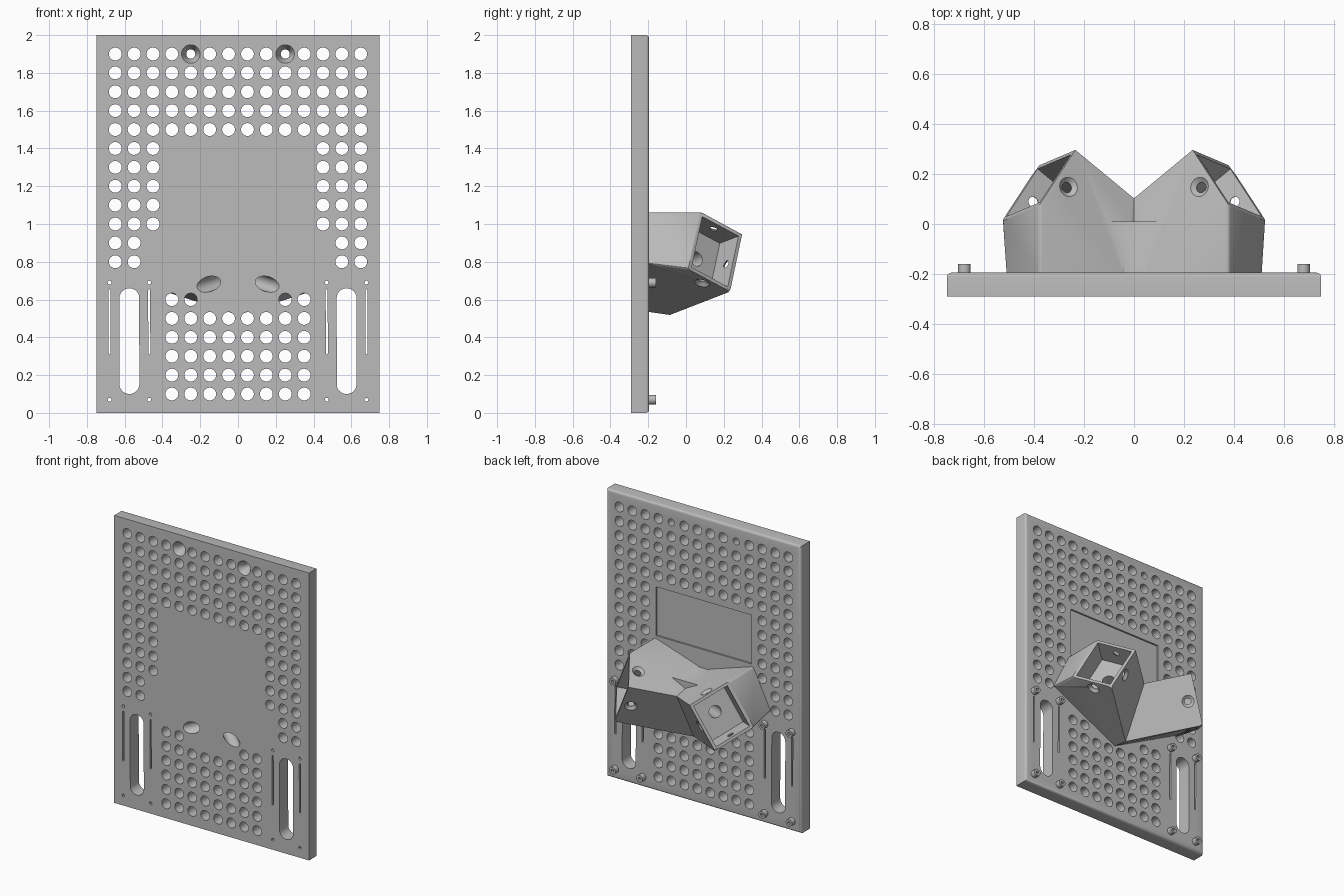
import bpy, bmesh, math
from mathutils import Vector, Matrix

default = bpy.data.objects.get("Cube")
if default:
    bpy.data.objects.remove(default)

grey = bpy.data.materials.new("plain grey")
grey.use_nodes = True
colour = (0.5, 0.5, 0.5, 1)
grey.diffuse_color = colour
grey.node_tree.nodes["Principled BSDF"].inputs["Base Color"].default_value = colour

FRONT, BACK = -0.29, -0.195


def lathe(bm, p, axis, profile, n=32):
    """Closed solid of revolution; profile is (height along axis, radius)."""
    m = Matrix.Translation(p) @ Vector(axis).to_track_quat('Z', 'Y').to_matrix().to_4x4()
    rings = [[bm.verts.new(m @ Vector((r * math.cos(k * math.tau / n), r * math.sin(k * math.tau / n), h)))
              for k in range(n)] for h, r in profile]
    for a, b in zip(rings, rings[1:]):
        for k in range(n):
            j = (k + 1) % n
            bm.faces.new((a[k], a[j], b[j], b[k]))
    bm.faces.new(rings[0][::-1])
    bm.faces.new(rings[-1])


def hull(bm, points):
    verts = [bm.verts.new(p) for p in points]
    res = bmesh.ops.convex_hull(bm, input=verts)
    bmesh.ops.delete(bm, geom=list({g for g in res["geom_interior"] if isinstance(g, bmesh.types.BMVert)}),
                     context='VERTS')


def box(bm, x, y, z):
    hull(bm, [(a, b, c) for a in x for b in y for c in z])


def slot(bm, x, z0, z1, r, n=24):
    arc = [(math.cos(k * math.tau / n) * r, math.sin(k * math.tau / n) * r) for k in range(n)]
    hull(bm, [(x + a, y, z + b) for a, b in arc for y in (FRONT - 0.1, BACK + 0.1)
              for z in [z1 - r if b > 0 else z0 + r]])


def finish(name, bm):
    bmesh.ops.dissolve_limit(bm, angle_limit=0.002, verts=bm.verts, edges=bm.edges)
    bmesh.ops.recalc_face_normals(bm, faces=bm.faces)
    me = bpy.data.meshes.new(name)
    bm.to_mesh(me)
    bm.free()
    me.materials.append(grey)
    ob = bpy.data.objects.new(name, me)
    bpy.context.scene.collection.objects.link(ob)
    return ob


def combine(target, other, operation='DIFFERENCE', keep=False):
    """Apply a boolean at once and throw the helper away."""
    mod = target.modifiers.new("boolean", 'BOOLEAN')
    mod.object, mod.operation, mod.solver = other, operation, 'EXACT'
    other.hide_render = True
    deps = bpy.context.evaluated_depsgraph_get()
    me = bpy.data.meshes.new_from_object(target.evaluated_get(deps))
    target.modifiers.clear()
    target.data = me
    if not keep:
        bpy.data.objects.remove(other)


# Plate with rounded rear rim
bm = bmesh.new()
box(bm, (-0.75, 0.75), (FRONT, BACK), (0, 2))
bmesh.ops.dissolve_limit(bm, angle_limit=0.01, verts=bm.verts, edges=bm.edges)
rim = [e for e in bm.edges if all(v.co.y > BACK - 0.01 for v in e.verts)]
bmesh.ops.bevel(bm, geom=rim, offset=0.018, segments=4, profile=0.5, affect='EDGES')
plate = finish("perforated_plate", bm)

# Hole grid, long slots, countersunk screw holes and shallow rear recess
bm = bmesh.new()
for row in range(1, 20):
    for col in range(7):
        x, z = 0.05 + 0.1 * col, 0.1 * row
        wanted = (row >= 15 or (row >= 10 and col >= 4) or (row in (8, 9) and col >= 5)
                  or (row <= 5 and col <= 3) or (row == 6 and col in (2, 3)))
        for s in (-1, 1):
            if wanted and (row, col) != (19, 2):
                lathe(bm, (s * x, FRONT, z), (0, 1, 0), [(-0.05, 0.034), (0.15, 0.034)], 24)
for s in (-1, 1):
    slot(bm, s * 0.575, 0.10, 0.66, 0.053)
    for x in (0.47, 0.68):
        slot(bm, s * x, 0.31, 0.655, 0.006, 8)
    lathe(bm, (s * 0.25, FRONT, 1.9), (0, 1, 0),
          [(-0.005, 0.052), (0.045, 0.024), (0.15, 0.024)])
box(bm, (-0.367, 0.367), (BACK - 0.012, BACK + 0.05), (1.08, 1.42))
combine(plate, finish("hole_cutter", bm))

# Hollow pegs behind each narrow slot
pegs, pins = bmesh.new(), bmesh.new()
for s in (-1, 1):
    for x in (0.47, 0.68):
        for z in (0.07, 0.69):
            lathe(pegs, (s * x, BACK, z), (0, 1, 0), [(-0.01, 0.025), (0.035, 0.025)], 24)
            lathe(pins, (s * x, FRONT, z), (0, 1, 0), [(-0.05, 0.01), (0.2, 0.01)], 12)
pegs = finish("pegs", pegs)
pins = finish("pin_cutter", pins)
combine(pegs, pins, keep=True)
combine(plate, pins)

# Socket mouth corners on the left side: top, inner, bottom, outer
A, B = Vector((0.38, 0.075, 1.065)), Vector((0.235, 0.297, 0.945))
C, D = Vector((0.385, 0.233, 0.642)), Vector((0.53, 0.011, 0.762))
across, down = (B - A).normalized(), (C - B).normalized()
out = -across.cross(down).normalized()
centre = (A + B + C + D) / 4


def back_to(p, axis, value):
    """Slide a point back along the socket axis until it meets a plane."""
    return p - out * ((p[axis] - value) / out[axis])


def mirrored(p, s):
    return Vector((p[0] * s, p[1], p[2]))


def housing(s):
    bm = bmesh.new()
    y = BACK - 0.005
    pts = [A, B, C, D, back_to(A, 1, y), back_to(B, 0, 0), back_to(C, 0, 0),
           (0.38, y, 1.065), (0.515, y, 0.79), (0, y, 0.927), (0, y, 0.535)]
    hull(bm, [mirrored(p, s) for p in pts])
    bmesh.ops.dissolve_limit(bm, angle_limit=0.03, verts=bm.verts, edges=bm.edges)
    soft = [e for e in bm.edges if abs(e.verts[0].co.y - e.verts[1].co.y) > 0.15
            and min(abs(v.co.x) for v in e.verts) > 0.36
            and min(v.co.y for v in e.verts) < -0.19]
    bmesh.ops.bevel(bm, geom=soft, offset=0.014, segments=3, profile=0.5, affect='EDGES')
    return finish("housing_half", bm)


sockets = housing(1)
sockets.name = "twin_socket_housing"
combine(sockets, housing(-1), 'UNION')

# Flat filler in the valley between the sockets
bm = bmesh.new()
hull(bm, [(s * x, y, z) for s in (-1, 1) for x, y, z in
          ((0.105, 0.01, 0.94), (0.01, 0.01, 0.87), (0.055, -0.2, 0.951), (0.01, -0.2, 0.9))])
combine(sockets, finish("valley_filler", bm), 'UNION')

# Pockets, cable bores and countersunk wall screws
for s in (1, -1):
    bm = bmesh.new()
    inner = [p + (centre - p).dot(across) * across * 0.14 + (centre - p).dot(down) * down * 0.115
             for p in (A, B, C, D)]
    hull(bm, [mirrored(p + out * t, s) for p in inner for t in (0.05, -0.16)])
    combine(sockets, finish("pocket_cutter", bm))

    bm = bmesh.new()
    axis = mirrored(out, s)
    lathe(bm, mirrored(centre, s), -axis, [(0.1, 0.04), (0.85, 0.04)])
    bore = finish("bore_cutter", bm)
    combine(sockets, bore, keep=True)
    combine(plate, bore)

    bm = bmesh.new()
    for p, q, d in ((A, B, -down), (B, C, across), (C, D, down)):
        lathe(bm, mirrored((p + q) / 2 - out * 0.06, s), mirrored(d, s),
              [(-0.05, 0.021), (-0.016, 0.021), (0.003, 0.043)], 24)
    combine(sockets, finish("screw_cutter", bm))

# Smooth round surfaces, keep corners sharp
for ob in (plate, pegs, sockets):
    ob.data.shade_smooth()
    ob.data.set_sharp_from_angle(angle=math.radians(30))
